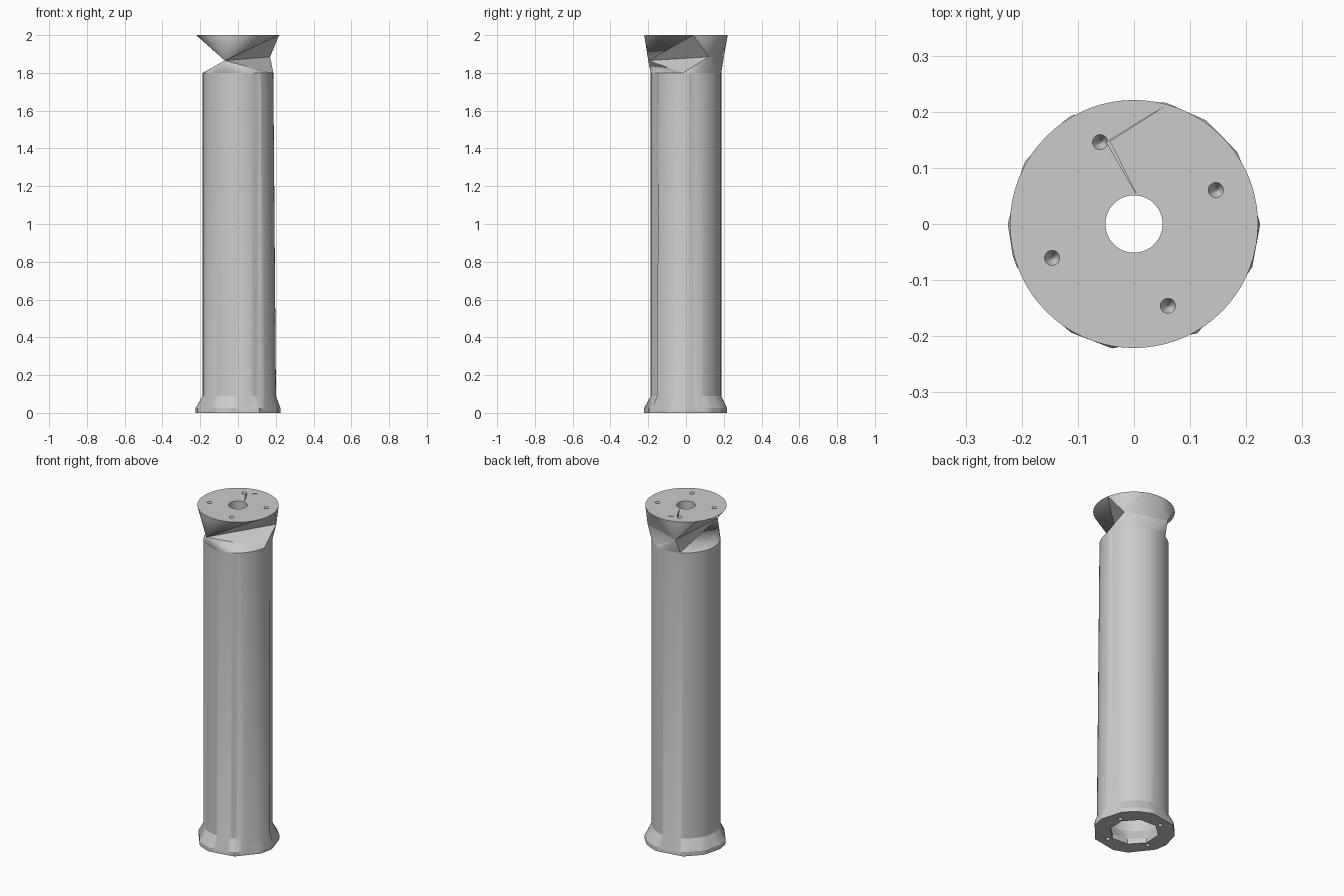
import bpy, bmesh, math
from mathutils import Vector

cube = bpy.data.objects.get("Cube")
if cube:
    bpy.data.objects.remove(cube, do_unlink=True)

N = 72
R = 0.187
ANGLES = [i * 360 / N for i in range(N)]

grey = bpy.data.materials.new("light grey")
grey.use_nodes = True
grey.diffuse_color = (0.6, 0.6, 0.6, 1)
grey.node_tree.nodes["Principled BSDF"].inputs["Base Color"].default_value = (0.6, 0.6, 0.6, 1)


def polar(r, deg, z):
    a = math.radians(deg)
    return Vector((r * math.cos(a), r * math.sin(a), z))


def finish(bm, name):
    bmesh.ops.recalc_face_normals(bm, faces=bm.faces)
    mesh = bpy.data.meshes.new(name)
    bm.to_mesh(mesh)
    bm.free()
    obj = bpy.data.objects.new(name, mesh)
    bpy.context.collection.objects.link(obj)
    mesh.materials.append(grey)
    return obj


def smooth(obj):
    bpy.ops.object.select_all(action='DESELECT')
    obj.select_set(True)
    bpy.context.view_layer.objects.active = obj
    bpy.ops.object.shade_smooth_by_angle(angle=math.radians(25))


def cut(obj, cutter):
    mod = obj.modifiers.new(cutter.name, 'BOOLEAN')
    mod.operation = 'DIFFERENCE'
    mod.solver = 'EXACT'
    mod.object = cutter
    bpy.context.view_layer.objects.active = obj
    bpy.ops.object.modifier_apply(modifier=mod.name)
    bpy.data.objects.remove(cutter, do_unlink=True)


def cone(name, x, y, z0, z1, r0, r1, sides):
    bm = bmesh.new()
    bmesh.ops.create_cone(bm, cap_ends=True, segments=sides, radius1=r0, radius2=r1, depth=z1 - z0)
    bmesh.ops.translate(bm, verts=bm.verts, vec=(x, y, (z0 + z1) / 2))
    return finish(bm, name)


def prism(name, points, z0, z1):
    bm = bmesh.new()
    face = bm.faces.new([bm.verts.new((x, y, z0)) for x, y in points])
    ext = bmesh.ops.extrude_face_region(bm, geom=[face])["geom"]
    tops = [v for v in ext if isinstance(v, bmesh.types.BMVert)]
    bmesh.ops.translate(bm, verts=tops, vec=(0, 0, z1 - z0))
    return finish(bm, name)


def polygon_radius(corners, r, deg):
    """Radius of an irregular inscribed polygon at an angle."""
    for a, b in zip(corners, corners[1:] + [corners[0] + 360]):
        for d in (deg, deg + 360):
            if a <= d <= b:
                half = math.radians((b - a) / 2)
                return r * math.cos(half) / math.cos(math.radians(d - (a + b) / 2))
    return r


# Hollow column with an irregular faceted foot and one slightly bulging panel
FOOT = [0, 34, 55, 77, 121, 151, 180, 198, 238, 260, 300, 339]
MOUTH = [20, 65, 110, 155, 200, 245, 290, 335]


def bulge(deg):
    return 0.014 if deg < 6 or deg > 305 else 0


rings = [
    [polar(polygon_radius(FOOT, 0.225, a), a, 0) for a in ANGLES],
    [polar(polygon_radius(FOOT, 0.225, a), a, 0.025) for a in ANGLES],
    [polar(R + bulge(a), a, 0.09) for a in ANGLES],
    [polar(R, a, 1.8) for a in ANGLES],
    [polar(0.165, a, 1.8) for a in ANGLES],
    [polar(0.165, a, 0.1) for a in ANGLES],
    [polar(polygon_radius(MOUTH, 0.135, a), a, 0.03) for a in ANGLES],
    [polar(polygon_radius(MOUTH, 0.135, a), a, 0) for a in ANGLES],
]
bm = bmesh.new()
loops = [[bm.verts.new(p) for p in ring] for ring in rings]
for lower, upper in zip(loops, loops[1:] + loops[:1]):
    for i in range(N):
        j = (i + 1) % N
        bm.faces.new((lower[i], lower[j], upper[j], upper[i]))
column = finish(bm, "column")

# Screw holes, on the same bolt circle at both ends
BOLTS = [22.5 + 90 * k for k in range(4)]
for a in BOLTS:
    p = polar(0.16, a, 0)
    cut(column, cone("foot_hole", p.x, p.y, -0.01, 0.025, 0.013, 0.011, 16))
smooth(column)

# Twisted neck: two circles fanned onto a three-cornered waist
bm = bmesh.new()
waist = [bm.verts.new(p) for p in ((-0.07, -0.20, 1.865), (0.17, 0.12, 1.885), (-0.07, 0.20, 1.885))]


def fan(radius, z, starts):
    """Join a circle to the waist; starts are the angles where each corner takes over."""
    ring = [bm.verts.new(polar(radius, a, z)) for a in ANGLES]
    bm.faces.new(ring)
    first, second, third = [round(s * N / 360) for s in starts]
    spans = [(third, first + N), (first, second), (second, third)]
    for corner, (a, b) in zip(waist, spans):
        for i in range(a, b):
            bm.faces.new((corner, ring[i % N], ring[(i + 1) % N]))
    for k, s in enumerate((first, second, third)):
        bm.faces.new((waist[k], waist[(k + 1) % 3], ring[s % N]))


fan(0.221, 2.0, (10, 65, 140))
fan(R, 1.8, (-5, 60, 115))
neck = finish(bm, "neck")

# Centre bore, countersunk holes and the thin creases in the top plate
cut(neck, cone("bore", 0, 0, 1.7, 2.1, 0.051, 0.051, 48))
for a in BOLTS:
    p = polar(0.158, a, 0)
    cut(neck, cone("countersink", p.x, p.y, 1.975, 2.001, 0.002, 0.014, 20))
cut(neck, prism("long_crease", ((-0.05, 0.143), (-0.044, 0.149), (0.058, 0.212)), 1.985, 2.01))
cut(neck, prism("short_crease", ((-0.05, 0.147), (0.004, 0.054), (-0.043, 0.147)), 1.985, 2.01))
smooth(neck)
